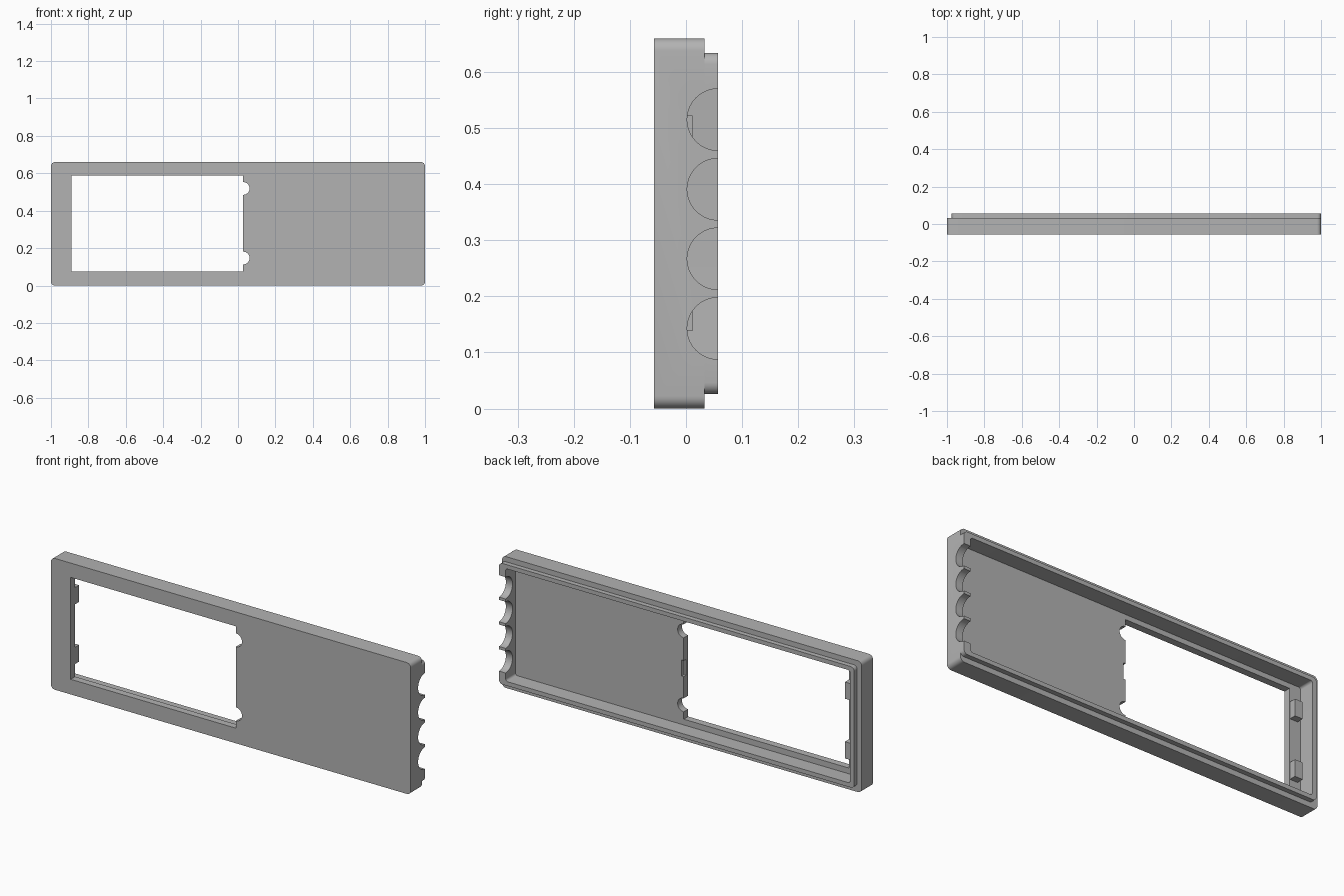
import bpy, bmesh, math

cube = bpy.data.objects.get("Cube")
if cube:
    bpy.data.objects.remove(cube, do_unlink=True)

grey = bpy.data.materials.new("plain_grey")
grey.use_nodes = True
grey.diffuse_color = (0.45, 0.45, 0.45, 1)
grey.node_tree.nodes["Principled BSDF"].inputs["Base Color"].default_value = (0.45, 0.45, 0.45, 1)

FRONT, LEDGE, BACK, FLOOR = -0.057, 0.033, 0.057, -0.022
HEIGHT = 0.66


def extrude(name, outline, axis, low, high):
    """Extrude a 2D outline: (x, z) along y, or (y, z) along x."""
    bm = bmesh.new()
    def place(p, d):
        return (p[0], d, p[1]) if axis == "y" else (d, p[0], p[1])
    a = [bm.verts.new(place(p, low)) for p in outline]
    b = [bm.verts.new(place(p, high)) for p in outline]
    bm.faces.new(a)
    bm.faces.new(b[::-1])
    for i in range(len(a)):
        j = (i + 1) % len(a)
        bm.faces.new((a[i], a[j], b[j], b[i]))
    bmesh.ops.recalc_face_normals(bm, faces=bm.faces)
    mesh = bpy.data.meshes.new(name)
    bm.to_mesh(mesh)
    bm.free()
    mesh.materials.append(grey)
    obj = bpy.data.objects.new(name, mesh)
    bpy.context.collection.objects.link(obj)
    return obj


def circle(u, v, r, n=40):
    return [(u + r * math.cos(math.tau * i / n), v + r * math.sin(math.tau * i / n)) for i in range(n)]


def rect(x0, x1, z0, z1, r=0.0, n=6):
    """Rectangle outline with rounded corners."""
    if r == 0:
        return [(x0, z0), (x1, z0), (x1, z1), (x0, z1)]
    corners = [(x1 - r, z1 - r), (x0 + r, z1 - r), (x0 + r, z0 + r), (x1 - r, z0 + r)]
    return [(cx + r * math.cos(math.pi / 2 * (k + i / n)), cz + r * math.sin(math.pi / 2 * (k + i / n)))
            for k, (cx, cz) in enumerate(corners) for i in range(n + 1)]


def activate(obj):
    bpy.ops.object.select_all(action="DESELECT")
    obj.select_set(True)
    bpy.context.view_layer.objects.active = obj


def cut(obj, cutters):
    activate(obj)
    for cutter in cutters:
        mod = obj.modifiers.new("cut", "BOOLEAN")
        mod.operation = "DIFFERENCE"
        mod.solver = "EXACT"
        mod.object = cutter
        bpy.ops.object.modifier_apply(modifier=mod.name)


# Main shell and the narrower lip behind it, flush at the scalloped end
shell = extrude("panel_shell", rect(-1, 1, 0, HEIGHT, 0.022), "y", FRONT, LEDGE)
lip = extrude("rear_lip", rect(-0.975, 1, 0.026, HEIGHT - 0.026, 0.02), "y", LEDGE, BACK)

# Rear cavity and finger scallops in the end wall
cavity = extrude("cavity_cutter", rect(-0.952, 0.963, 0.047, HEIGHT - 0.047, 0.012), "y", FLOOR, 0.2)
scallops = [extrude("scallop_cutter", circle(BACK, 0.143 + 0.124 * i, 0.055), "x", 0.9, 1.1)
            for i in range(4)]

# Window with two round notches and a shallow recess on its inner edge
window = extrude("window_cutter", rect(-0.89, 0.028, 0.076, 0.588), "y", -0.2, 0.2)
notches = [extrude("notch_cutter", circle(0.028, z, 0.034), "y", -0.2, 0.2) for z in (0.147, 0.519)]
recess = extrude("recess_cutter", rect(0.0, 0.04, 0.29, 0.37), "y", -0.04, 0.1)

cut(shell, [cavity, window, *notches, recess, *scallops])
cut(lip, [cavity, *scallops])
for helper in [cavity, window, recess, *notches, *scallops]:
    bpy.data.objects.remove(helper, do_unlink=True)

# Retaining clips beside the window
clips = [extrude("retaining_clip", rect(-0.935, -0.892, z - 0.042, z + 0.042), "y", FLOOR, 0.012)
         for z in (0.18, 0.48)]

for part in [shell, lip, *clips]:
    activate(part)
    bpy.ops.object.shade_smooth_by_angle(angle=math.radians(30))
